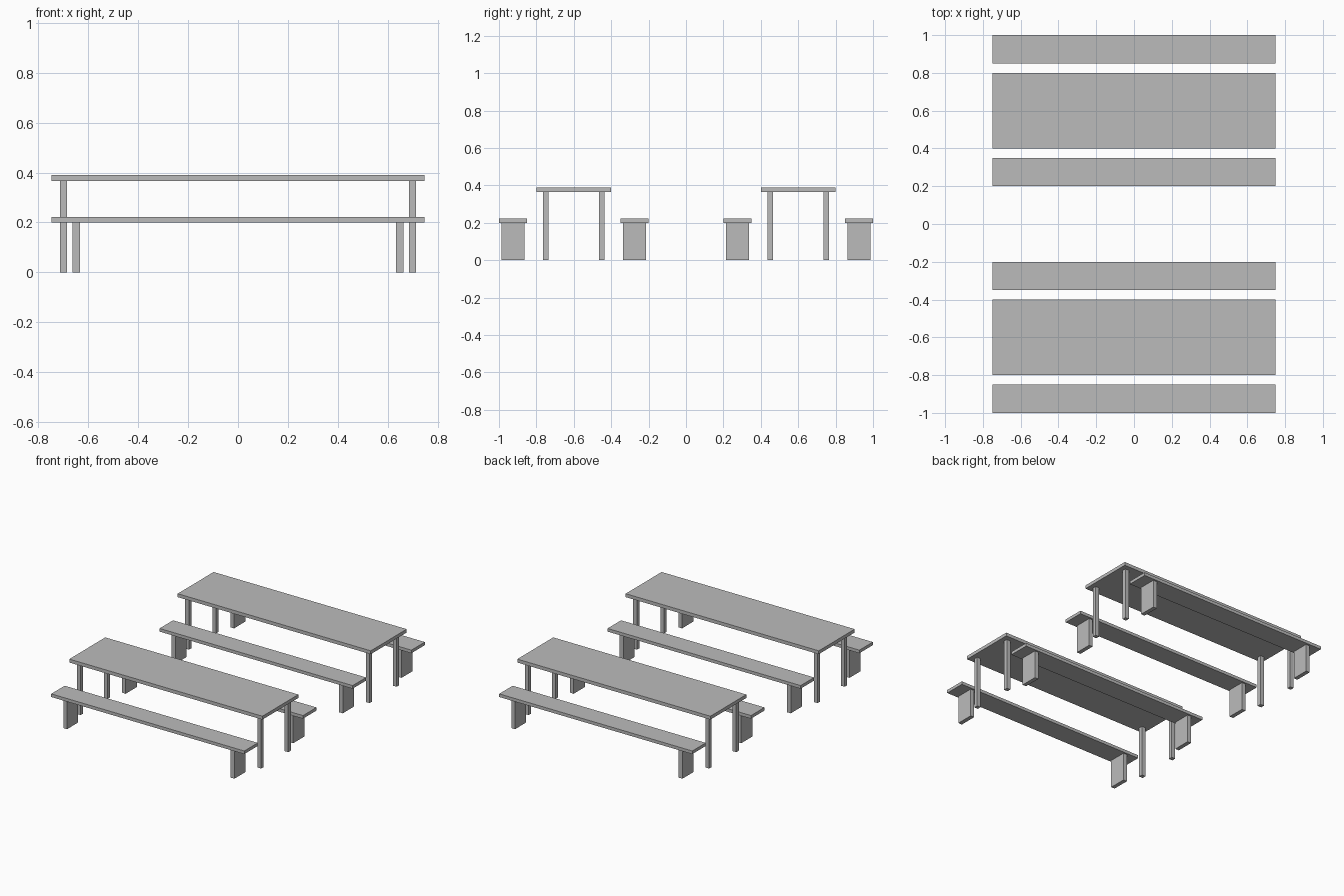
import bpy
import bmesh
from mathutils import Matrix, Vector

if "Cube" in bpy.data.objects:
    bpy.data.objects.remove(bpy.data.objects["Cube"])

grey = bpy.data.materials.new("plain grey")
grey.diffuse_color = (0.5, 0.5, 0.5, 1)
grey.use_nodes = True
grey.node_tree.nodes["Principled BSDF"].inputs["Base Color"].default_value = grey.diffuse_color


def box(name, centre, size):
    bm = bmesh.new()
    bmesh.ops.create_cube(bm, size=1, matrix=Matrix.Translation(Vector(centre)) @ Matrix.Diagonal((*size, 1)))
    mesh = bpy.data.meshes.new(name)
    bm.to_mesh(mesh)
    bm.free()
    mesh.materials.append(grey)
    obj = bpy.data.objects.new(name, mesh)
    bpy.context.collection.objects.link(obj)


def slab(name, y, width, z0, z1):
    box(name, (0, y, (z0 + z1) / 2), (1.497, width, z1 - z0))


def leg(name, x, y, size, height):
    box(name, (x, y, height / 2), (*size, height))


# Two identical sets: one table with a bench on either side
for set_name, y in (("front", -0.6), ("back", 0.6)):
    # Table top and four square legs
    slab(f"{set_name}_table_top", y, 0.398, 0.365, 0.389)
    for x in (-0.7, 0.7):
        for dy in (-0.15, 0.15):
            leg(f"{set_name}_table_leg", x, y + dy, (0.029, 0.028), 0.365)

    # Benches with two wide panel legs each
    for dy in (-0.325, 0.325):
        slab(f"{set_name}_bench_seat", y + dy, 0.149, 0.2, 0.222)
        for x in (-0.649, 0.649):
            leg(f"{set_name}_bench_leg", x, y + dy, (0.029, 0.124), 0.2)
